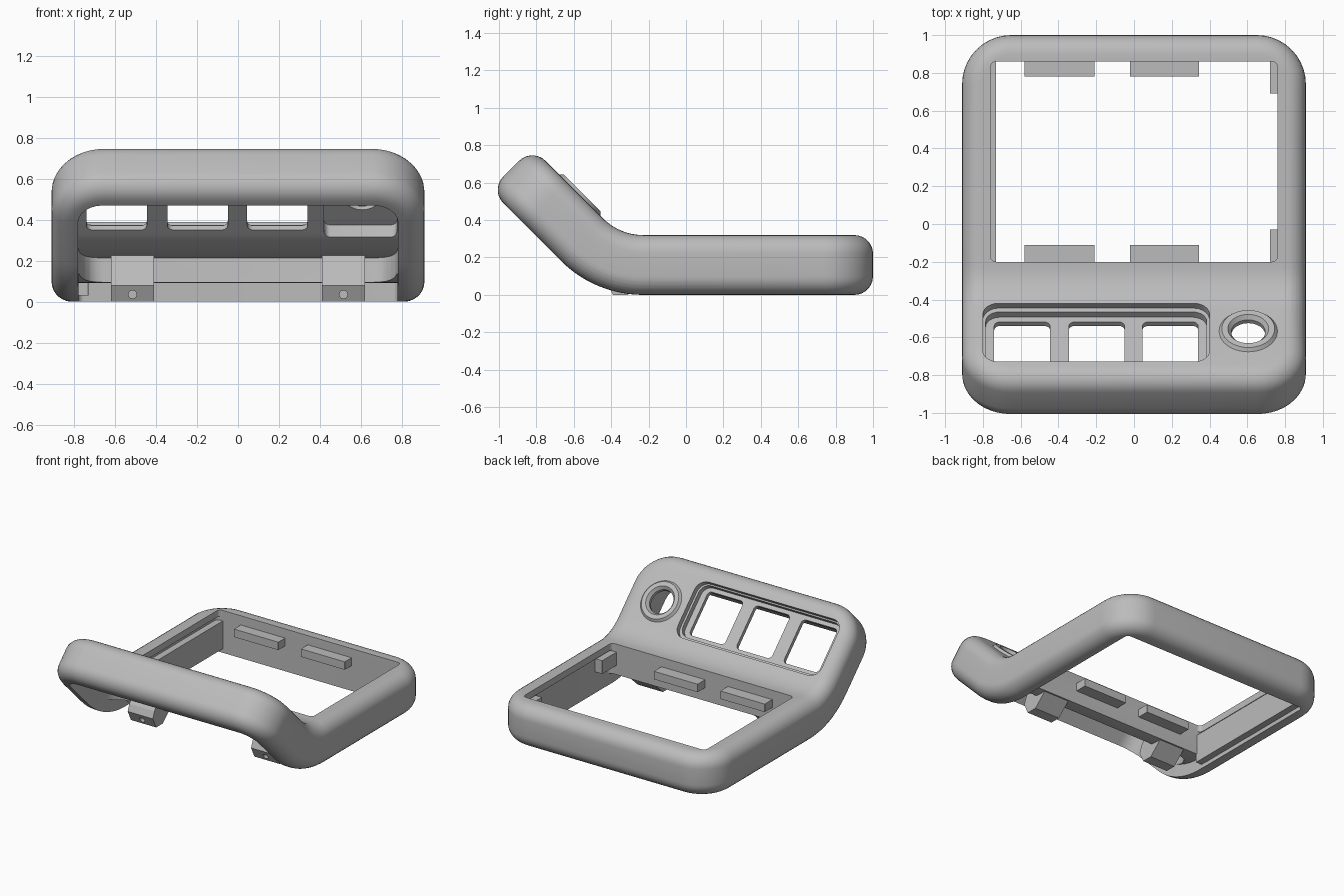
import bpy, bmesh, math
from mathutils import Vector

cube = bpy.data.objects.get("Cube")
if cube:
    bpy.data.objects.remove(cube, do_unlink=True)

THICK = 0.32             # slab thickness
BEND_Y, BEND_Z = -0.23, 0.62   # centre of the bend
REF = 0.30               # bend radius on the upper face
ARC = REF * math.pi / 4  # flat length of the bend
END = BEND_Y - ARC - 0.537     # flat position of the raised end

grey = bpy.data.materials.new("matte grey")
grey.use_nodes = True
grey.diffuse_color = (0.5, 0.5, 0.5, 1)
grey.node_tree.nodes["Principled BSDF"].inputs["Base Color"].default_value = (0.5, 0.5, 0.5, 1)


def bend(v):
    """Fold flat coordinates up by 45 degrees at the front."""
    u = BEND_Y - v.y
    if u <= 0:
        return v.copy()
    a = min(u, ARC) / REF
    rest = max(0, u - ARC)
    r = BEND_Z - v.z
    return Vector((v.x, BEND_Y - r * math.sin(a) - rest * math.cos(a),
                   BEND_Z - r * math.cos(a) + rest * math.sin(a)))


def make(name, bm):
    bmesh.ops.recalc_face_normals(bm, faces=bm.faces)
    mesh = bpy.data.meshes.new(name)
    bm.to_mesh(mesh)
    bm.free()
    mesh.materials.append(grey)
    ob = bpy.data.objects.new(name, mesh)
    bpy.context.collection.objects.link(ob)
    return ob


def smooth(ob):
    bpy.ops.object.select_all(action='DESELECT')
    ob.select_set(True)
    bpy.context.view_layer.objects.active = ob
    bpy.ops.object.shade_smooth_by_angle(angle=math.radians(30))


def outline(x0, x1, y0, y1, r, n=8):
    pts = []
    for k, (cx, cy) in enumerate([(x1 - r, y1 - r), (x0 + r, y1 - r),
                                  (x0 + r, y0 + r), (x1 - r, y0 + r)]):
        for i in range(n + 1):
            a = (k + i / n) * math.pi / 2
            pts.append((cx + r * math.cos(a), cy + r * math.sin(a)))
    return pts


def loft(name, rings, closed=False):
    """Skin a stack of equal rings, capping the ends or closing the loop."""
    bm = bmesh.new()
    loops = [[bm.verts.new(p) for p in ring] for ring in rings]
    pairs = list(zip(loops, loops[1:]))
    if closed:
        pairs.append((loops[-1], loops[0]))
    else:
        bm.faces.new(loops[0])
        bm.faces.new(loops[-1])
    n = len(loops[0])
    for a, b in pairs:
        for i in range(n):
            j = (i + 1) % n
            bm.faces.new((a[i], a[j], b[j], b[i]))
    return make(name, bm)


def block(name, x0, x1, y0, y1, z0, z1, r=0.001):
    pts = outline(x0, x1, y0, y1, r, 6 if r > 0.01 else 1)
    return loft(name, [[(x, y, z) for x, y in pts] for z in (z0, z1)])


def circle(cx, cy, r, z, n=40):
    return [(cx + r * math.cos(2 * math.pi * i / n),
             cy + r * math.sin(2 * math.pi * i / n), z) for i in range(n)]


def cut(ob, cutter):
    cutter.hide_render = True
    mod = ob.modifiers.new("cut", 'BOOLEAN')
    mod.operation = 'DIFFERENCE'
    mod.solver = 'EXACT'
    mod.object = cutter
    bpy.ops.object.select_all(action='DESELECT')
    ob.select_set(True)
    bpy.context.view_layer.objects.active = ob
    bpy.ops.object.modifier_apply(modifier=mod.name)
    bpy.data.objects.remove(cutter, do_unlink=True)


# Flat slab with rounded corners and rolled edges
F, STEPS = 0.1, 7
levels = []
for i in range(STEPS + 1):
    a = i / STEPS * math.pi / 2
    levels.append((F * (1 - math.sin(a)), F * (1 - math.cos(a))))
levels += [(inset, THICK - z) for inset, z in reversed(levels)]
rings = []
for inset, z in levels:
    pts = outline(-0.91 + inset, 0.91 - inset, END + inset, 1 - inset, 0.26 - inset, 10)
    rings.append([(x, y, z) for x, y in pts])
frame = loft("frame", rings)

# Main opening and hollow underside
cut(frame, block("c", -0.76, 0.76, -0.2, 0.86, -1, 1, 0.03))
cut(frame, block("c", -0.78, 0.78, -0.2, 0.861, -1, 0.27, 0.03))
cut(frame, block("c", -0.781, 0.781, END + 0.13, -0.27, -1, 0.21, 0.12))
cut(frame, block("c", -0.779, 0.779, END + 0.132, 0.859, -1, 0.09, 0.12))

# Stepped control panel pocket with three windows
cut(frame, block("c", -0.8, 0.4, -0.87, -0.436, 0.28, 1, 0.08))
cut(frame, block("c", -0.785, 0.385, -0.86, -0.46, 0.24, 1, 0.07))
for x in (-0.74, -0.345, 0.045):
    cut(frame, block("c", x, x + 0.295, -0.83, -0.494, 0.1, 1, 0.03))

# Thinned bay and hole for the round control
KX, KY = 0.605, -0.643
cut(frame, block("c", 0.42, 0.775, END + 0.14, -0.45, 0.1, 0.29, 0.03))
cut(frame, loft("c", [circle(KX, KY, 0.12, z) for z in (0.1, 1)]))

# Fold the slab
bm = bmesh.new()
bm.from_mesh(frame.data)
bmesh.ops.triangulate(bm, faces=bm.faces)
for i in range(13):
    bmesh.ops.bisect_plane(bm, geom=bm.verts[:] + bm.edges[:] + bm.faces[:], dist=1e-5,
                           plane_co=(0, BEND_Y - ARC * i / 12, 0), plane_no=(0, 1, 0))
bmesh.ops.triangulate(bm, faces=bm.faces)
for v in bm.verts:
    v.co = bend(v.co)
bm.to_mesh(frame.data)
bm.free()
smooth(frame)

# Raised collar around the round hole
section = [(0.09, 0.29), (0.09, 0.315), (0.108, 0.338), (0.14, 0.338), (0.156, 0.318), (0.156, 0.29)]
collar = loft("control_collar", [circle(KX, KY, r, z) for r, z in section], closed=True)
for v in collar.data.vertices:
    v.co = bend(v.co)
smooth(collar)

# Retaining tabs inside the opening
for side, y0, y1 in (("front", -0.22, -0.11), ("back", 0.78, 0.88)):
    for x0, x1 in ((-0.58, -0.21), (-0.02, 0.345)):
        block(side + "_tab", x0, x1, y0, y1, 0.19, 0.25)
for y0, y1 in ((-0.22, -0.03), (0.69, 0.88)):
    block("side_tab", 0.72, 0.79, y0, y1, 0.16, 0.26)

# Long ledge on the opposite wall
block("side_ledge", -0.8, -0.73, -0.21, 0.87, 0.03, 0.24)

# Screw bosses under the cross bar
boss_profile = [(-0.2, 0.24), (-0.33, 0.24), (-0.41, 0.13), (-0.43, 0.08),
                (-0.39, 0), (-0.31, 0), (-0.2, 0.1)]
for x in (-0.515, 0.515):
    boss = loft("screw_boss", [[(x + d, y, z) for y, z in boss_profile] for d in (-0.105, 0.105)])
    hole = loft("c", [[(p[0], y, p[1]) for p in circle(x, 0.035, 0.02, 0, 16)] for y in (-0.6, -0.34)])
    cut(boss, hole)
